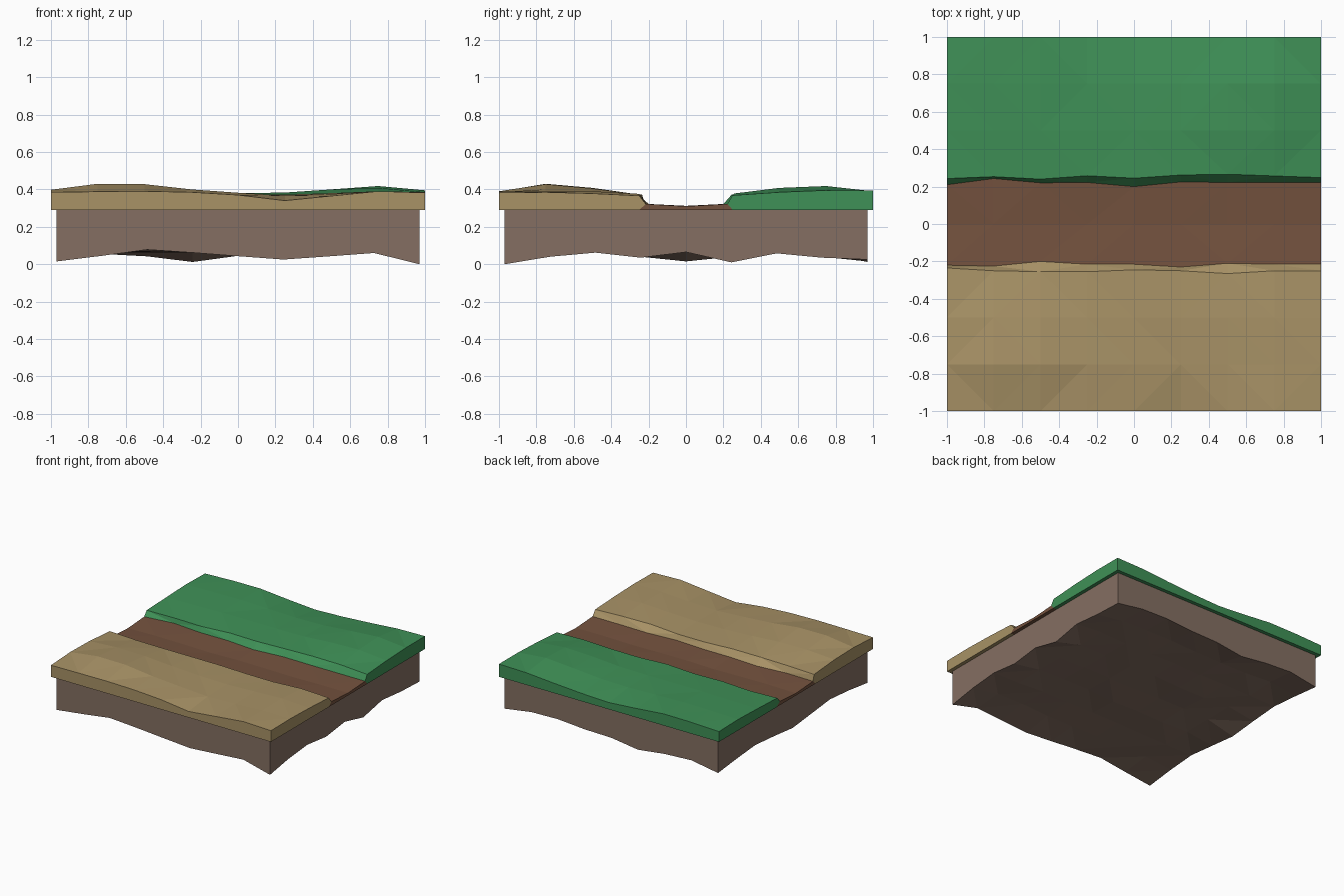
import bpy
import bmesh
import random

cube = bpy.data.objects.get("Cube")
if cube:
    bpy.data.objects.remove(cube, do_unlink=True)

random.seed(4)
COLUMNS = 9
SLAB_BOTTOM = 0.29


def make_material(name, rgb):
    """Flat material from 8-bit sRGB values, stored as linear."""
    linear = [((c / 255 + 0.055) / 1.055) ** 2.4 for c in rgb]
    colour = (*linear, 1.0)
    material = bpy.data.materials.new(name)
    material.use_nodes = True
    material.diffuse_color = colour
    shader = next(n for n in material.node_tree.nodes if n.type == "BSDF_PRINCIPLED")
    shader.inputs["Base Color"].default_value = colour
    shader.inputs["Roughness"].default_value = 0.9
    return material


def spread(value):
    """Accept one value for a whole row, or one per column."""
    return value if isinstance(value, list) else [value] * COLUMNS


def thousandths(text):
    return [int(word) / 1000 for word in text.split()]


def loft(name, rows, half_width, material):
    """Join rows of (y, z), running along x, into a closed capped solid."""
    bm = bmesh.new()
    rings = []
    for y_row, z_row in rows:
        ring = []
        for i, (y, z) in enumerate(zip(spread(y_row), spread(z_row))):
            x = half_width * (2 * i / (COLUMNS - 1) - 1)
            ring.append(bm.verts.new((x, y, z)))
        rings.append(ring)
    for a, b in zip(rings, rings[1:] + rings[:1]):
        for i in range(COLUMNS - 1):
            bm.faces.new((a[i], a[i + 1], b[i + 1], b[i]))
    for end in (0, -1):
        bm.faces.new([ring[end] for ring in rings])
    bmesh.ops.recalc_face_normals(bm, faces=bm.faces)
    bmesh.ops.triangulate(bm, faces=bm.faces)
    mesh = bpy.data.meshes.new(name)
    bm.to_mesh(mesh)
    bm.free()
    mesh.materials.append(material)
    obj = bpy.data.objects.new(name, mesh)
    bpy.context.collection.objects.link(obj)
    return obj


sand = make_material("dry_tan", (168, 146, 102))
grass = make_material("grass_green", (63, 145, 87))
dirt = make_material("path_brown", (116, 82, 62))
earth = make_material("earth_taupe", (133, 111, 98))

# Wavy edges where the banks meet the sunken path
front_lip = [-v for v in thousandths("220 225 200 215 215 230 210 215 215")]
front_crest = [-v for v in thousandths("235 250 255 255 245 250 265 250 250")]
back_lip = thousandths("210 243 220 222 200 225 222 222 222")
back_crest = thousandths("243 253 240 258 245 262 266 257 248")
lip_height = 0.322

# Front bank, from its outer edge to the path
loft("front_bank", [
    (-1, SLAB_BOTTOM),
    (-1, thousandths("385 388 390 385 370 340 365 390 382")),
    (-0.75, thousandths("398 430 428 400 382 367 375 388 385")),
    (-0.5, thousandths("393 408 405 388 376 372 380 390 378")),
    (front_crest, thousandths("373 372 373 373 367 364 371 376 366")),
    (front_lip, lip_height),
    (-0.25, SLAB_BOTTOM),
], 1, sand)

# Back bank
loft("back_bank", [
    (1, SLAB_BOTTOM),
    (1, thousandths("375 384 386 364 346 355 371 390 395")),
    (0.75, thousandths("380 385 388 382 375 380 400 418 395")),
    (0.5, thousandths("372 375 380 380 380 383 400 408 385")),
    (back_crest, thousandths("362 360 364 369 373 371 375 378 368")),
    (back_lip, lip_height),
    (0.25, SLAB_BOTTOM),
], 1, grass)

# Sunken dirt path between the banks
loft("dirt_path", [
    (-0.25, SLAB_BOTTOM),
    (front_lip, lip_height),
    (0, thousandths("308 312 310 306 312 310 307 311 310")),
    (back_lip, lip_height),
    (0.25, SLAB_BOTTOM),
], 1, dirt)

# Earth block with a wavy lower rim and a rough underside
BLOCK = 0.97
front_edge = thousandths("15 45 78 62 43 25 42 60 0")
back_edge = thousandths("15 55 42 12 45 50 68 62 25")
left_edge = thousandths("0 40 62 35 65 10 58 35 25")
right_edge = thousandths("15 45 65 40 15 40 60 40 15")
underside = []
for j in range(COLUMNS):
    row = [random.uniform(0.062, 0.08) for _ in range(COLUMNS)]
    if j == 0:
        row = front_edge
    elif j == COLUMNS - 1:
        row = back_edge
    else:
        row[0], row[-1] = right_edge[j], left_edge[j]
    underside.append((BLOCK * (2 * j / (COLUMNS - 1) - 1), row))
block_top = SLAB_BOTTOM + 0.005
loft("earth_block", underside + [(BLOCK, block_top), (-BLOCK, block_top)], BLOCK, earth)
